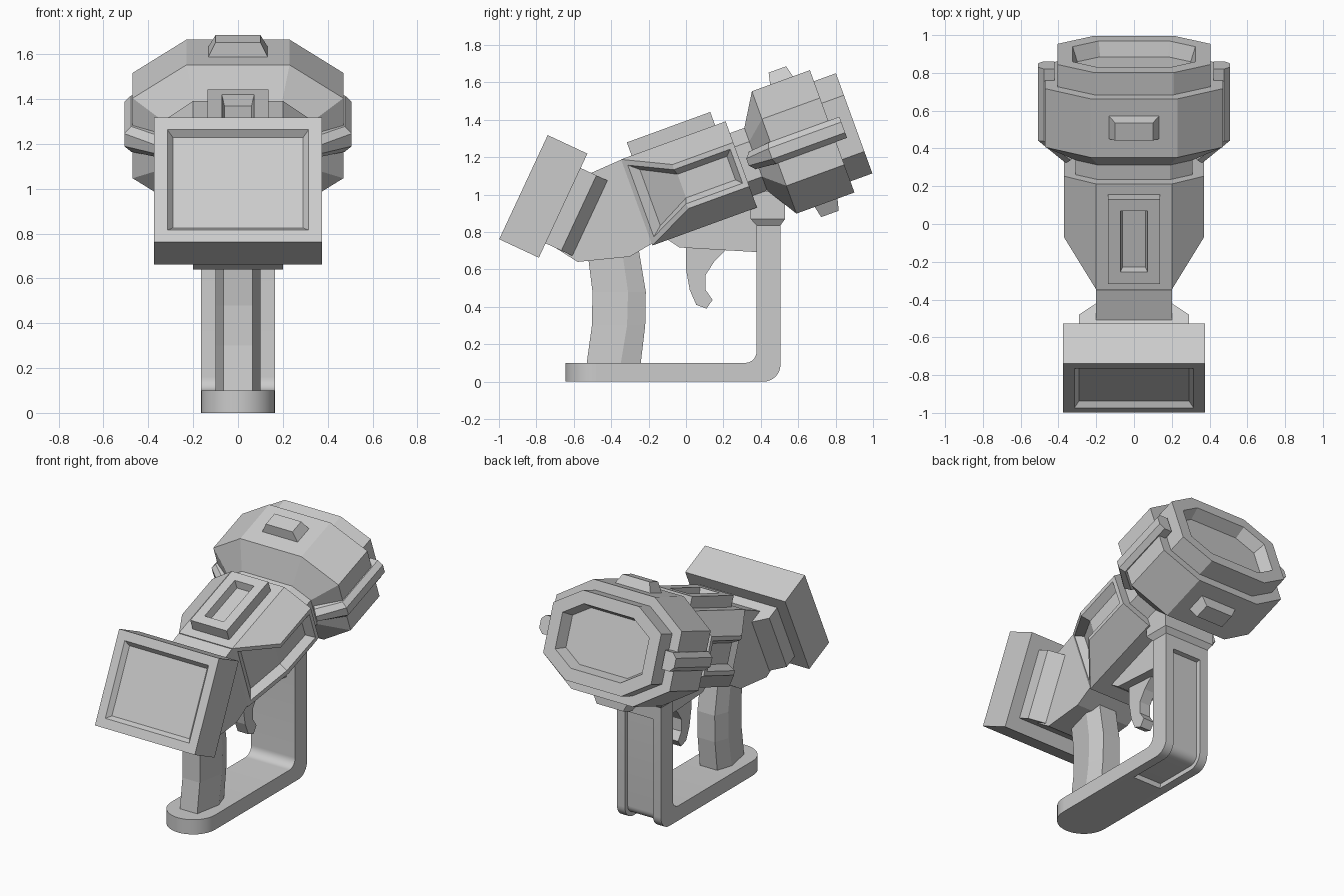
import bpy, bmesh
from math import radians, cos, sin
from mathutils import Matrix

if "Cube" in bpy.data.objects:
    bpy.data.objects.remove(bpy.data.objects["Cube"])

BARREL = Matrix.Rotation(radians(20), 4, 'X')          # barrel axis tilts up
SCREEN = Matrix.Translation((0, -.763, .99)) @ Matrix.Rotation(radians(-25), 4, 'X')
UPRIGHT = Matrix.Identity(4)
AXIS = .99                                             # barrel centre height in its own frame


def loft(name, rings, frame=UPRIGHT, recess=None):
    """Skin equal-length rings, cap the ends, optionally sink chosen faces."""
    bm = bmesh.new()
    vs = [[bm.verts.new(p) for p in r] for r in rings]
    n = len(vs[0])
    for a, b in zip(vs, vs[1:]):
        for i in range(n):
            j = (i + 1) % n
            bm.faces.new((a[i], a[j], b[j], b[i]))
    bm.faces.new(vs[0])
    bm.faces.new(vs[-1])
    bmesh.ops.remove_doubles(bm, verts=bm.verts, dist=1e-4)
    bmesh.ops.recalc_face_normals(bm, faces=bm.faces)
    if recess:
        pick, rim, slope, depth = recess
        bm.normal_update()
        faces = [f for f in bm.faces if pick(f.normal)]
        bmesh.ops.inset_region(bm, faces=faces, thickness=rim, use_even_offset=True)
        bmesh.ops.inset_region(bm, faces=faces, thickness=slope, depth=-depth,
                               use_even_offset=True)
    bm.transform(frame)
    me = bpy.data.meshes.new(name)
    bm.to_mesh(me)
    bm.free()
    ob = bpy.data.objects.new(name, me)
    bpy.context.collection.objects.link(ob)
    return ob


def plate(name, profile, hx, frame=UPRIGHT):
    """Side profile (y, z) extruded across x."""
    return loft(name, [[(s * hx, y, z) for y, z in profile] for s in (-1, 1)], frame)


def octa(u, hx, hz, fx, fz):
    """Octagon across the barrel: half sizes and half lengths of the flats."""
    q = [(fx, hz), (hx, fz), (hx, -fz), (fx, -hz), (-fx, -hz), (-hx, -fz), (-hx, fz), (-fx, hz)]
    return [(x, u, AXIS + z) for x, z in q]


def rect_y(y, hx, hz, zc=0):
    return [(hx, y, zc + hz), (hx, y, zc - hz), (-hx, y, zc - hz), (-hx, y, zc + hz)]


def rect_z(z, hx, y0, y1):
    return [(hx, y0, z), (hx, y1, z), (-hx, y1, z), (-hx, y0, z)]


def arc(cy, cz, r, a0, a1, n=8):
    angs = [radians(a0 + (a1 - a0) * i / n) for i in range(n + 1)]
    return [(cy + r * cos(a), cz + r * sin(a)) for a in angs]


def smooth(ob):
    bpy.ops.object.select_all(action='DESELECT')
    ob.select_set(True)
    bpy.context.view_layer.objects.active = ob
    bpy.ops.object.shade_smooth_by_angle(angle=radians(30))


# Screen housing with sunken display, and its mounting block
loft("screen", [rect_y(-.117, .375, .307), rect_y(.117, .375, .307)], SCREEN,
     (lambda n: n.y < -.9, .06, .024, .03))
loft("screen_mount", [rect_y(.1, .29, .222), rect_y(.21, .29, .222),
                      rect_y(.275, .2, .222)], SCREEN)

# Rear body and main body with sunken side panels
plate("rear_body", [(-.69, .71), (-.58, .64), (-.30, .668), (-.17, .745),
                    (-.335, 1.18), (-.35, 1.185), (-.52, 1.11)], .2)
loft("main_body", [octa(.08, .2, .245, .2, .245), octa(.33, .37, .245, .2, .125),
                   octa(.675, .37, .245, .2, .125)], BARREL,
     (lambda n: abs(n.x) > .7 and abs(n.z) < .1, .028, .03, .05))

# Raised sight block on top
loft("top_block", [rect_z(1.2, .137, .14, .615), rect_z(1.31, .137, .14, .615)], BARREL,
     (lambda n: n.z > .9, .065, .012, .05))

# Neck and head with recessed lens
loft("neck", [octa(.66, .31, .178, .19, .1), octa(.79, .31, .178, .19, .1)], BARREL)
loft("head", [octa(.757, .31, .178, .19, .1), octa(.862, .47, .348, .23, .19),
              octa(1.192, .47, .348, .23, .19)], BARREL)
loft("lens_rim", [octa(1.15, .405, .285, .21, .16), octa(1.317, .405, .285, .21, .16)],
     BARREL, (lambda n: n.y > .9, .08, .025, .08))

# Nubs above and below the head
for name, s in (("top_nub", 1), ("bottom_nub", -1)):
    loft(name, [rect_z(AXIS + s * .33, .142, .962, 1.1),
                rect_z(AXIS + s * .411, .1, .98, 1.08)], BARREL)

# Side rails that bend around the back of the head
for name, s in (("right_rail", 1), ("left_rail", -1)):
    rings = []
    for xi, ui, xo, uo, h in ((.42, 1.255, .507, 1.255, .06), (.42, .87, .507, .84, .06),
                              (.29, .79, .36, .71, .05)):
        xm, um = xo + (xi - xo) * .35, uo + (ui - uo) * .35
        q = [(xi, ui, h), (xm, um, h), (xo, uo, h - .03),
             (xo, uo, .03 - h), (xm, um, -h), (xi, ui, -h)]
        rings.append([(s * x, u, AXIS + v) for x, u, v in q])
    loft(name, rings, BARREL)

# Underbody and trigger
plate("underbody", [(-.16, .8), (-.1, .76), (-.035, .717), (.385, .692), (.385, .98), (0, .9)], .1)
plate("trigger", [(.0, .74), (.0, .6), (.02, .49), (.055, .41), (.11, .39), (.142, .437),
                  (.105, .49), (.105, .57), (.15, .64), (.23, .72)], .04)

# Curved hexagonal grip
loft("grip", [[(.065, a, z), (.1, b, z), (.065, c, z), (-.065, c, z), (-.1, b, z), (-.065, a, z)]
              for z, a, b, c in ((.09, -.532, -.35, -.243), (.30, -.503, -.315, -.218),
                                 (.48, -.5, -.31, -.215), (.72, -.53, -.345, -.255))])

# Base plate and upright guard in one bent strip, with a rounded heel
guard = plate("guard", [(-.48, 0)] + arc(.415, .09, .09, -90, 0) + [(.505, .83), (.377, .83)]
              + arc(.317, .16, .06, 0, -90) + [(-.48, .1)], .165)
heel = arc(-.48, 0, .165, 90, 270, 20)
heel_ob = loft("base_heel", [[(x, y, z) for y, x in heel] for z in (0, .1)])

# Channel sunk into the outer side of the guard
cutter = plate("channel_cutter", [(.6, .76), (.475, .74)] + arc(.415, .09, .06, 0, -90)
               + [(.13, .03), (.1, -.1), (.6, -.1)], .105)
cutter.hide_render = True
mod = guard.modifiers.new("channel", 'BOOLEAN')
mod.operation, mod.object, mod.solver = 'DIFFERENCE', cutter, 'EXACT'
bpy.context.view_layer.objects.active = guard
bpy.ops.object.modifier_apply(modifier=mod.name)
bpy.data.objects.remove(cutter)
smooth(guard)
smooth(heel_ob)

# Collar joining guard to barrel
loft("collar", [rect_z(.82, .165, .377, .505), rect_z(.835, .165, .377, .505),
                rect_z(.87, .19, .345, .53), rect_z(1.02, .19, .345, .53)])
